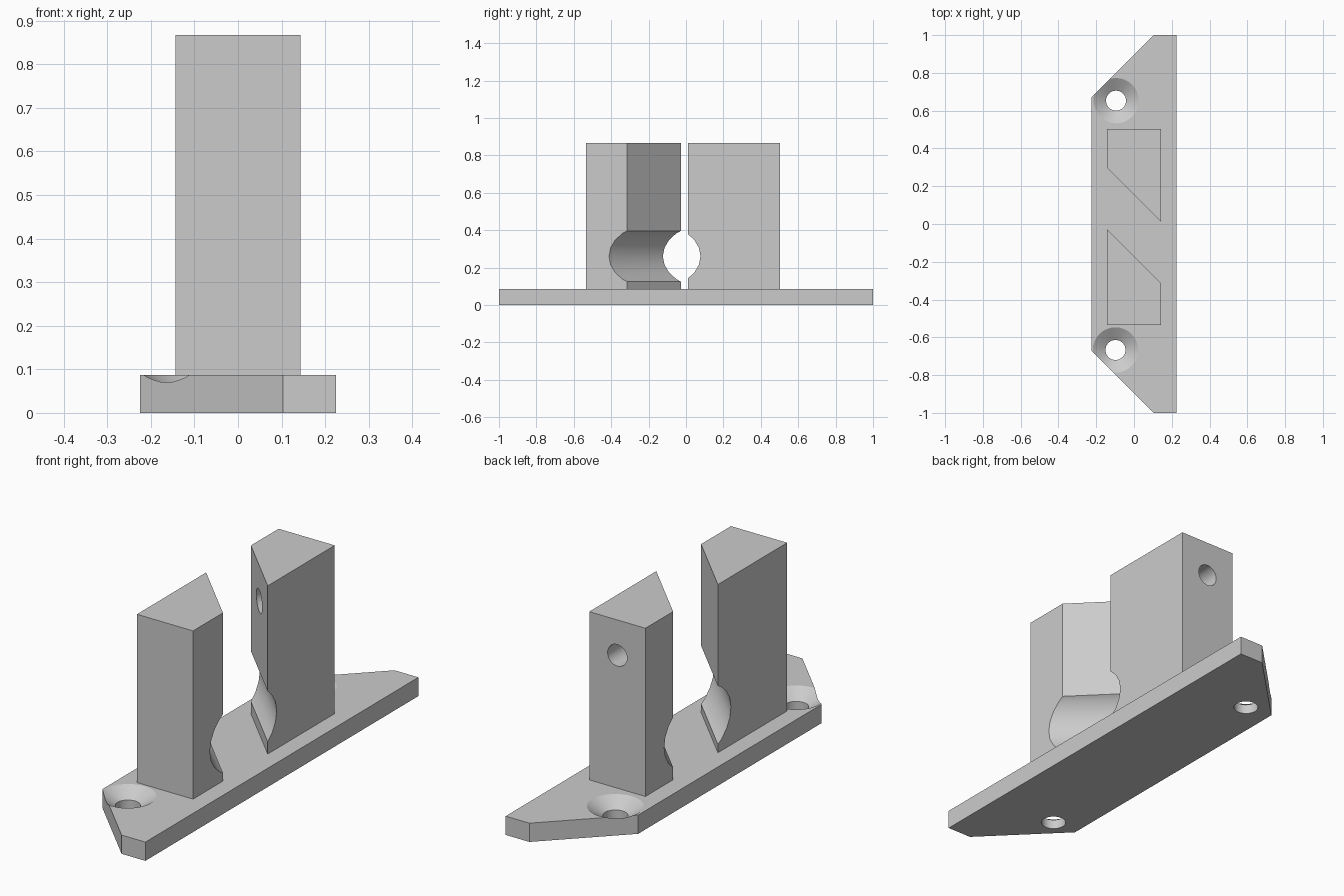
import bpy, bmesh, math

cube = bpy.data.objects.get("Cube")
if cube:
    bpy.data.objects.remove(cube, do_unlink=True)

# Single grey material
GREY = (0.6, 0.6, 0.6, 1.0)
grey = bpy.data.materials.new("plain grey")
grey.use_nodes = True
grey.diffuse_color = GREY
grey.node_tree.nodes["Principled BSDF"].inputs["Base Color"].default_value = GREY

BASE_TOP, POST_TOP = 0.087, 0.867
POST_X = 0.144


def add_object(name, bm):
    bmesh.ops.recalc_face_normals(bm, faces=bm.faces)
    mesh = bpy.data.meshes.new(name)
    bm.to_mesh(mesh)
    bm.free()
    mesh.materials.append(grey)
    obj = bpy.data.objects.new(name, mesh)
    bpy.context.collection.objects.link(obj)
    return obj


def prism(name, outline, z0, z1):
    """Extrude a plan outline upward."""
    bm = bmesh.new()
    face = bm.faces.new([bm.verts.new((x, y, z0)) for x, y in outline])
    top = bmesh.ops.extrude_face_region(bm, geom=[face])["geom"]
    verts = [v for v in top if isinstance(v, bmesh.types.BMVert)]
    bmesh.ops.translate(bm, verts=verts, vec=(0, 0, z1 - z0))
    return add_object(name, bm)


def round_cutter(name, r1, r2, depth, location, rotation=(0, 0, 0), sides=32):
    bm = bmesh.new()
    bmesh.ops.create_cone(bm, cap_ends=True, segments=sides,
                          radius1=r1, radius2=r2, depth=depth)
    obj = add_object(name, bm)
    obj.location, obj.rotation_euler = location, rotation
    obj.hide_render = True
    return obj


def cut(target, cutters):
    bpy.context.view_layer.update()
    bpy.ops.object.select_all(action="DESELECT")
    target.select_set(True)
    bpy.context.view_layer.objects.active = target
    for cutter in cutters:
        mod = target.modifiers.new("cut", "BOOLEAN")
        mod.operation, mod.solver, mod.object = "DIFFERENCE", "EXACT", cutter
        bpy.ops.object.modifier_apply(modifier=mod.name)
    bpy.ops.object.shade_smooth_by_angle(angle=math.radians(25))


# Base plate with two clipped corners
base = prism("base_plate", [(-0.225, -0.672), (0.103, -1), (0.225, -1),
                            (0.225, 1), (0.103, 1), (-0.225, 0.672)], 0, BASE_TOP)

# Countersunk screw holes
HOLE_R, SINK_R, SINK_DEPTH = 0.053, 0.12, 0.043
slope = (SINK_R - HOLE_R) / SINK_DEPTH
lift = 0.01
cutters = []
for x, y in ((-0.098, -0.667), (-0.095, 0.653)):
    cutters.append(round_cutter("screw_cutter", HOLE_R, HOLE_R, 0.4, (x, y, 0)))
    depth = SINK_DEPTH + lift
    cutters.append(round_cutter("sink_cutter", HOLE_R, SINK_R + lift * slope, depth,
                                (x, y, BASE_TOP + lift - depth / 2)))
cut(base, cutters)

# Two posts with facing diagonal sides, x + y constant along each diagonal
FRONT_SUM, BACK_SUM = -0.172, 0.156
front = prism("front_post", [(-POST_X, -0.535), (POST_X, -0.535),
                             (POST_X, FRONT_SUM - POST_X),
                             (-POST_X, FRONT_SUM + POST_X)], BASE_TOP, POST_TOP)
back = prism("back_post", [(-POST_X, 0.503), (-POST_X, BACK_SUM + POST_X),
                           (POST_X, BACK_SUM - POST_X), (POST_X, 0.503)],
             BASE_TOP, POST_TOP)

# Diagonal round channel between the posts, and a cross hole in the back post
channel = round_cutter("channel_cutter", 0.173, 0.173, 2, (0, -0.023, 0.261),
                       (math.pi / 2, 0, math.pi / 4), 24)
cross = round_cutter("cross_cutter", 0.05, 0.05, 1, (0, 0.4, 0.703),
                     (math.pi / 2, 0, 0))
cut(front, [channel])
cut(back, [channel, cross])

for cutter in cutters + [channel, cross]:
    bpy.data.objects.remove(cutter, do_unlink=True)
